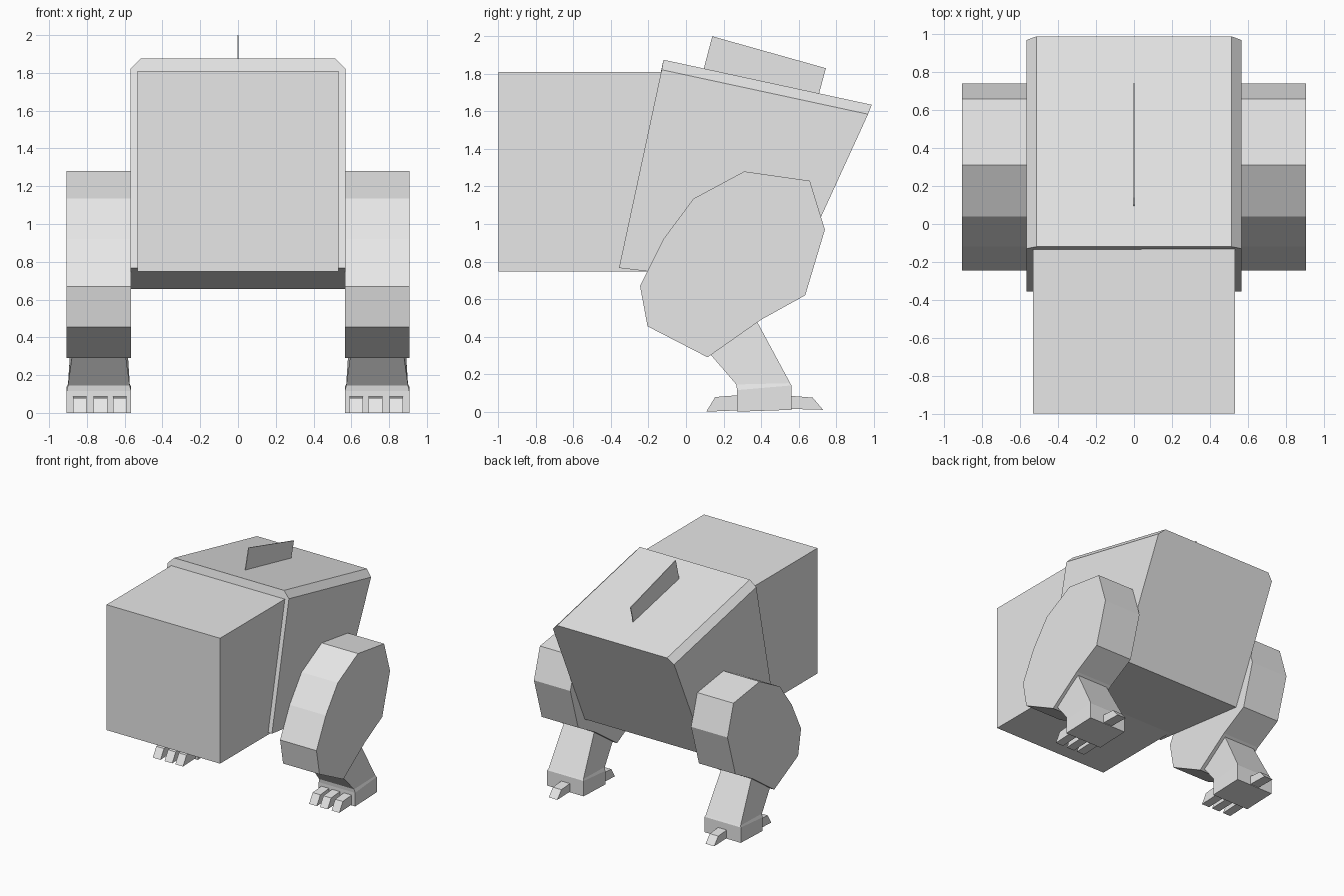
import bpy
import bmesh

if "Cube" in bpy.data.objects:
    bpy.data.objects.remove(bpy.data.objects["Cube"])

grey = bpy.data.materials.new("light_grey")
grey.diffuse_color = (0.8, 0.8, 0.8, 1)
grey.use_nodes = True
grey.node_tree.nodes["Principled BSDF"].inputs["Base Color"].default_value = grey.diffuse_color


def loft(name, rings):
    """Join matching rings of points into a closed flat-faced solid."""
    bm = bmesh.new()
    rows = [[bm.verts.new(p) for p in ring] for ring in rings]
    n = len(rows[0])
    for a, b in zip(rows, rows[1:]):
        for i in range(n):
            j = (i + 1) % n
            bm.faces.new((a[i], a[j], b[j], b[i]))
    bm.faces.new(rows[0][::-1])
    bm.faces.new(rows[-1])
    bmesh.ops.recalc_face_normals(bm, faces=bm.faces)
    mesh = bpy.data.meshes.new(name)
    bm.to_mesh(mesh)
    bm.free()
    mesh.materials.append(grey)
    obj = bpy.data.objects.new(name, mesh)
    bpy.context.collection.objects.link(obj)
    return obj


def slab(name, profile, x0, x1):
    """Side profile of (y, z) points extruded from x0 to x1."""
    return loft(name, [[(x, y, z) for y, z in profile] for x in (x0, x1)])


def mirrored(obj):
    """Repeat a part on the other side of the model."""
    m = obj.modifiers.new("mirror", 'MIRROR')
    m.use_axis[0] = True
    m.use_clip = False
    m.use_mirror_merge = False


# Head block
slab("head", [(-1, 0.748), (0.06, 0.748), (0.06, 1.81), (-1, 1.81)], -0.532, 0.532)


# Tilted body with chamfered upper side edges
def body_ring(bottom, shoulder, top):
    return [(x, y, z) for x, (y, z) in (
        (-0.568, bottom), (0.568, bottom), (0.568, shoulder),
        (0.515, top), (-0.515, top), (-0.568, shoulder))]


loft("body", [body_ring((-0.357, 0.766), (-0.13, 1.822), (-0.12, 1.875)),
              body_ring((0.545, 0.657), (0.97, 1.585), (0.99, 1.635))])

# Thin fin on the back
slab("back_fin", [(0.09, 1.81), (0.14, 2.0), (0.745, 1.83), (0.705, 1.68)], -0.003, 0.003)

# Thighs
mirrored(slab("thigh", [
    (0.31, 1.28), (0.66, 1.23), (0.74, 0.97), (0.635, 0.62), (0.40, 0.49),
    (0.115, 0.29), (-0.205, 0.455), (-0.245, 0.67), (-0.12, 0.92), (0.04, 1.135)],
    0.566, 0.907))


# Shin and foot in one piece: sole, ankle, buried top
def leg_ring(front, back, x0, x1):
    return [(x0, *front), (x1, *front), (x1, *back), (x0, *back)]


mirrored(loft("shin_and_foot", [
    leg_ring((0.272, 0.005), (0.562, 0.015), 0.566, 0.907),
    leg_ring((0.272, 0.115), (0.562, 0.14), 0.566, 0.907),
    leg_ring((0.268, 0.145), (0.555, 0.152), 0.573, 0.9),
    leg_ring((0.10, 0.34), (0.33, 0.57), 0.60, 0.873)]))

# Three front toes and one rear toe per foot
for i, x in enumerate((0.627, 0.728, 0.838)):
    mirrored(slab("front_toe_%d" % (i + 1), [
        (0.108, 0.005), (0.28, 0.012), (0.28, 0.093), (0.155, 0.083)],
        x - 0.036, x + 0.036))
mirrored(slab("rear_toe", [
    (0.55, 0.02), (0.73, 0.015), (0.675, 0.08), (0.55, 0.09)], 0.695, 0.775))

# Rest the feet on the ground plane
for obj in bpy.context.collection.objects:
    if "foot" in obj.name or "toe" in obj.name:
        for v in obj.data.vertices:
            if v.co.z < 0.1:
                v.co.z -= 0.005
